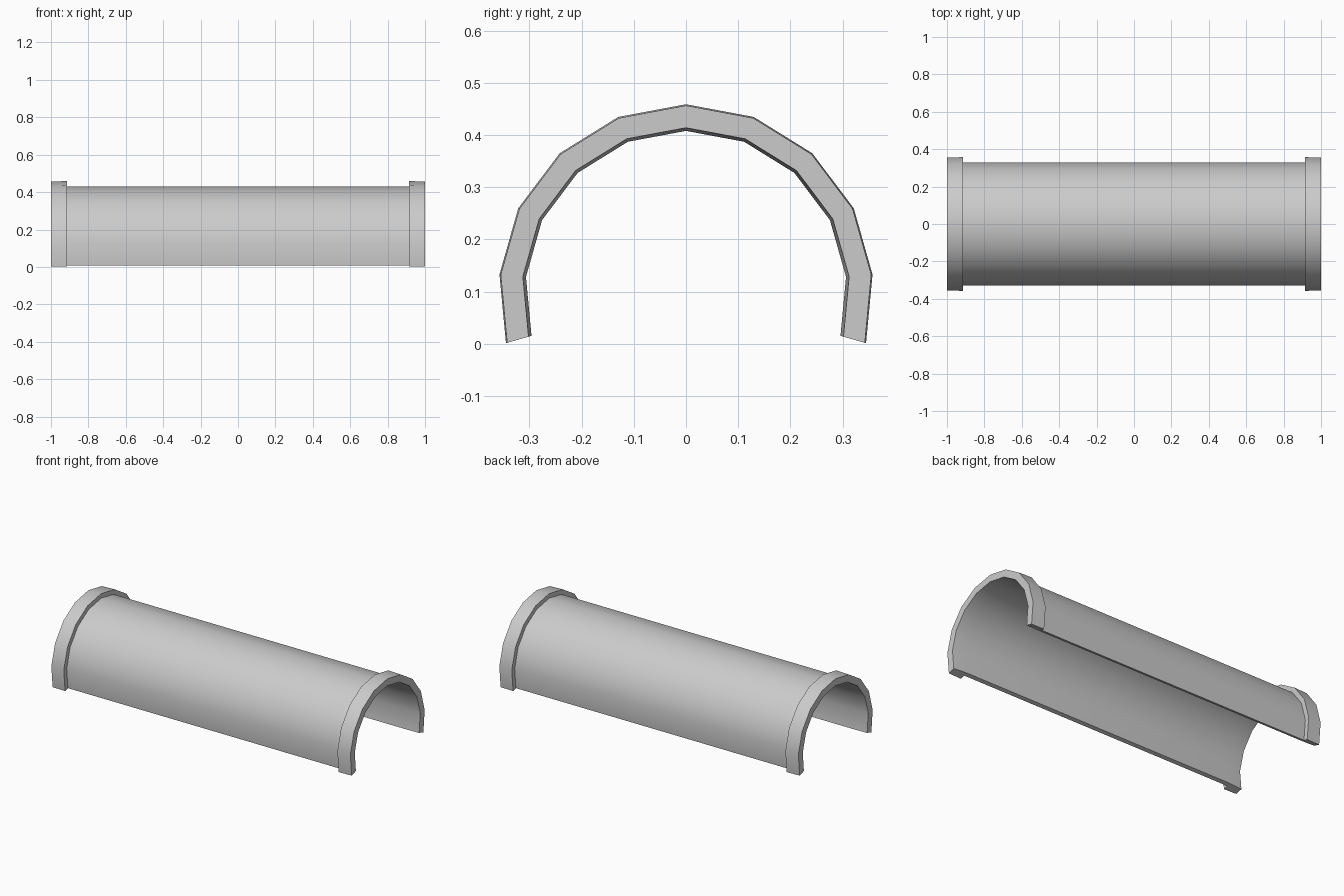
import bpy, bmesh
from math import sin, cos, radians

if "Cube" in bpy.data.objects:
    bpy.data.objects.remove(bpy.data.objects["Cube"])

SEGMENTS = 10          # low-poly arch
HALF_ARC = 106         # degrees each side of the crown
CENTRE_Z = 0.10

# Half of the wall section (x, radius): inner skin to collar to outer skin
right = [(0.915, 0.308), (1.0, 0.314), (1.0, 0.3565), (0.915, 0.359), (0.915, 0.331)]
section = right + [(-x, r) for x, r in reversed(right)]

# Sweep the section round the arch
bm = bmesh.new()
rings = []
for i in range(SEGMENTS + 1):
    a = radians(-HALF_ARC + 2 * HALF_ARC * i / SEGMENTS)
    rings.append([bm.verts.new((x, r * sin(a), CENTRE_Z + r * cos(a)))
                  for x, r in section])

n = len(section)
for a, b in zip(rings, rings[1:]):
    for j in range(n):
        k = (j + 1) % n
        bm.faces.new((a[j], a[k], b[k], b[j]))

# Feet: one strip for the wall and one for each collar
for ring in (rings[0], rings[-1]):
    bm.faces.new([ring[j] for j in (0, 4, 5, 9)])
    bm.faces.new([ring[j] for j in (0, 1, 2, 3, 4)])
    bm.faces.new([ring[j] for j in (5, 6, 7, 8, 9)])

bmesh.ops.recalc_face_normals(bm, faces=bm.faces)
mesh = bpy.data.meshes.new("half_pipe_cover")
bm.to_mesh(mesh)
bm.free()
cover = bpy.data.objects.new("half_pipe_cover", mesh)
bpy.context.collection.objects.link(cover)

# Smooth round the arch, sharp at collars and rims
bpy.context.view_layer.objects.active = cover
cover.select_set(True)
bpy.ops.object.shade_smooth_by_angle(angle=radians(30))
